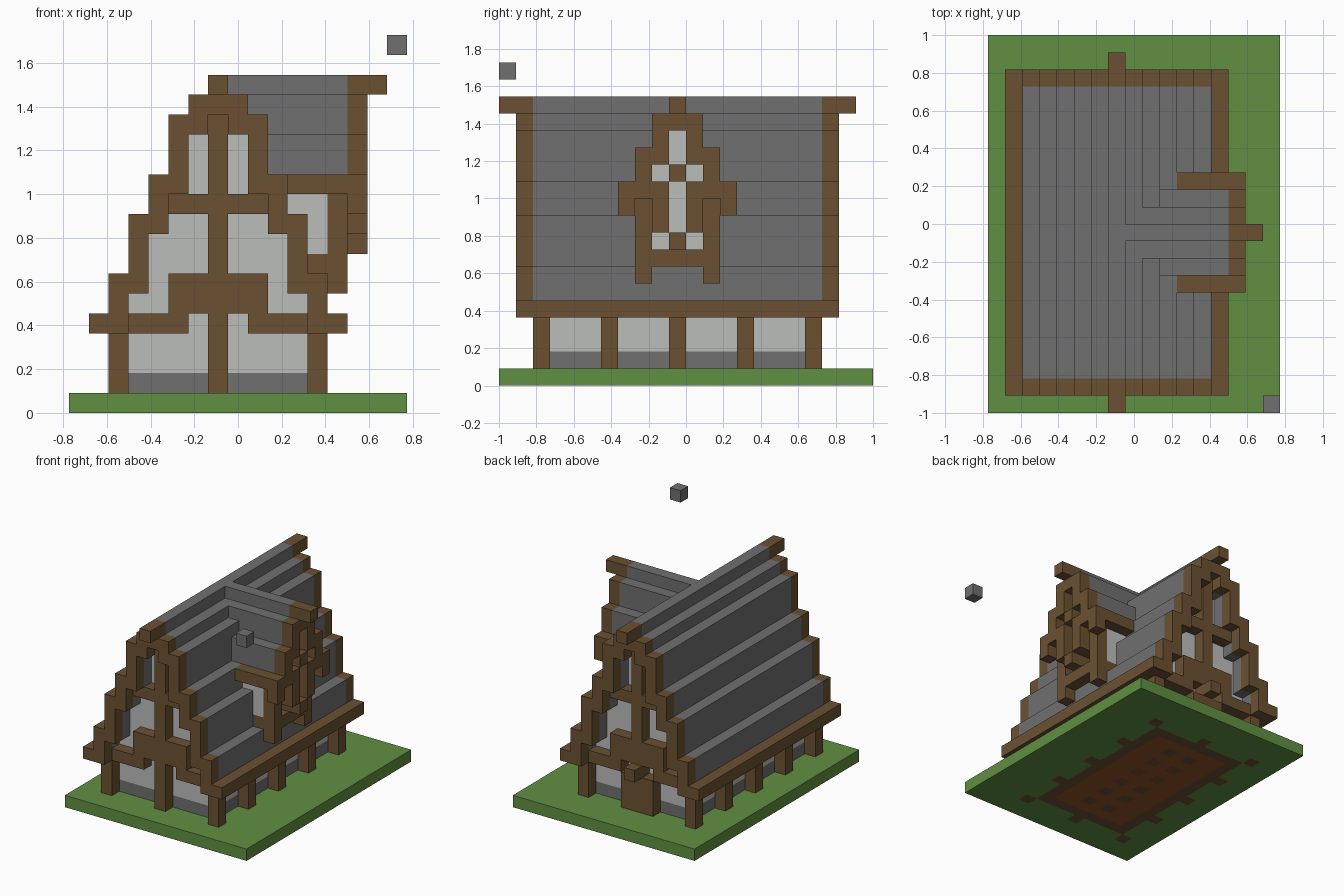
import bpy
import bmesh
from mathutils import Vector

cube = bpy.data.objects.get("Cube")
if cube:
    bpy.data.objects.remove(cube)

U = 1 / 11                              # block size
ORIGIN = Vector((-8.5 * U, -1, 0))
MID_X, MID_Y = 7, 10                    # ridge column and dormer axis

COLOURS = {
    "timber_brown": (0.147, 0.083, 0.032),
    "slate_grey": (0.160, 0.160, 0.160),
    "plaster_white": (0.50, 0.51, 0.50),
    "grass_green": (0.120, 0.279, 0.054),
    "floor_red_brown": (0.28, 0.085, 0.022),
}
materials = {}
for name, rgb in COLOURS.items():
    mat = bpy.data.materials.new(name)
    mat.use_nodes = True
    mat.diffuse_color = (*rgb, 1)
    bsdf = next(n for n in mat.node_tree.nodes if n.type == 'BSDF_PRINCIPLED')
    bsdf.inputs["Base Color"].default_value = (*rgb, 1)
    bsdf.inputs["Roughness"].default_value = 0.9
    materials[name] = mat

cells = {}                              # block position -> part name


def fill(part, xs, ys, zs):
    """Fill an inclusive range of blocks; a later part replaces an earlier one."""
    spans = [(s, s) if isinstance(s, int) else s for s in (xs, ys, zs)]
    (x0, x1), (y0, y1), (z0, z1) = spans
    for x in range(x0, x1 + 1):
        for y in range(y0, y1 + 1):
            for z in range(z0, z1 + 1):
                cells[x, y, z] = part


def fill_pair(part, xs, ys, zs):
    """Fill a range and its mirror across the ridge."""
    fill(part, xs, ys, zs)
    a, b = (xs, xs) if isinstance(xs, int) else xs
    fill(part, (2 * MID_X - b, 2 * MID_X - a), ys, zs)


# Ground, with the house floor let into it
fill("ground", (0, 16), (0, 21), 0)
fill("sill_beams", (3, 11), (3, 17), 0)
fill("floor", (4, 10), (4, 16), 0)
for y in range(5, 16, 2):
    fill_pair("sill_beams", 6, y, 0)

# Walls: stone base course, plaster above
for part, zs in (("stone_base", 1), ("plaster_walls", (2, 5))):
    fill_pair(part, 3, (3, 17), zs)
    for y in (3, 17):
        fill(part, (4, 10), y, zs)

# Dormer roof, plaster and eaves, keyed by distance from its axis
dormer_steps = {0: (15, 16), 1: (13, 15), 2: (11, 13)}
for d, (low, high) in dormer_steps.items():
    for y in (MID_Y - d, MID_Y + d):
        fill("dormer_plaster", 12, y, (7, low - 1))
        fill("dormer_roof", (MID_X + 1 + d, 13), y, (low, high))
        fill("dormer_trim", 14, y, (low, high))
for y in (MID_Y - 2, MID_Y + 2):
    fill("dormer_plaster", (11, 12), y, (7, 10))
    fill("dormer_frame", 12, y, 7)
    fill("dormer_frame", 13, y, (6, 10))
for y in (MID_Y - 3, MID_Y + 3):
    fill("dormer_eaves", (11, 13), y, 11)
    fill("dormer_trim", 14, y, (10, 11))
fill("dormer_trim", (14, 15), MID_Y, 16)

# Dormer window frame
fill("dormer_frame", 13, (MID_Y - 2, MID_Y + 2), 7)
for y in (MID_Y - 1, MID_Y + 1):
    fill("dormer_frame", (13, 14), y, (9, 11))
for z in (8, 12):
    fill("dormer_frame", (13, 14), MID_Y, z)

# Main stepped roof, with gable trim and gable plaster under each step
roof_steps = {2: (4, 6), 3: (6, 9), 4: (9, 11), 5: (11, 14), 6: (14, 15), 7: (15, 16)}
for x, (low, high) in roof_steps.items():
    fill_pair("main_roof", x, (2, 18), (low, high))
    for y in (1, 19):
        fill_pair("gable_trim", x, y, (low, high))
    if x > 2:
        for y in (3, 17):
            fill_pair("plaster_walls", x, y, (2, low - 1))
for y in (3, 17):
    fill("stone_base", (3, 11), y, 1)
fill_pair("eaves", (1, 2), (1, 19), 4)
for y in (0, 20):
    fill("gable_trim", MID_X, y, 16)

# Side posts
for y in range(2, 19, 4):
    fill_pair("side_posts", 2, y, (0, 3))

# Timber framing on both gables
for y in (2, 18):
    fill("gable_frame", MID_X, y, (0, 14))
    fill_pair("gable_frame", (3, 5), y, 4)
    fill_pair("gable_frame", (5, 6), y, (5, 6))
    fill_pair("gable_frame", (5, 6), y, 10)

# Back door with a block over it, and the loose block in the air
fill("back_door", (6, 8), 18, (1, 3))
fill("door_block", MID_X, 19, 4)
fill("floating_block", 16, 0, 18)

PART_COLOURS = {
    "ground": "grass_green", "floor": "floor_red_brown",
    "stone_base": "slate_grey", "main_roof": "slate_grey",
    "dormer_roof": "slate_grey", "floating_block": "slate_grey",
    "plaster_walls": "plaster_white", "dormer_plaster": "plaster_white",
}


def build(part):
    """Mesh the exposed block faces of one part."""
    bm = bmesh.new()
    for cell in [c for c, p in cells.items() if p == part]:
        centre = Vector(cell) + Vector((0.5, 0.5, 0.5))
        for axis in range(3):
            for sign in (-1, 1):
                n = Vector((0, 0, 0))
                n[axis] = sign
                if tuple(int(a + b) for a, b in zip(cell, n)) in cells:
                    continue
                u = Vector((0, 0, 0))
                u[(axis + 1) % 3] = 1
                v = n.cross(u)
                corners = (-u - v, u - v, u + v, v - u)
                bm.faces.new([bm.verts.new(ORIGIN + U * (centre + (n + c) / 2))
                              for c in corners])
    bmesh.ops.remove_doubles(bm, verts=bm.verts[:], dist=U / 100)
    mesh = bpy.data.meshes.new(part)
    bm.to_mesh(mesh)
    bm.free()
    mesh.materials.append(materials[PART_COLOURS.get(part, "timber_brown")])
    bpy.context.collection.objects.link(bpy.data.objects.new(part, mesh))


for part_name in sorted(set(cells.values())):
    build(part_name)
